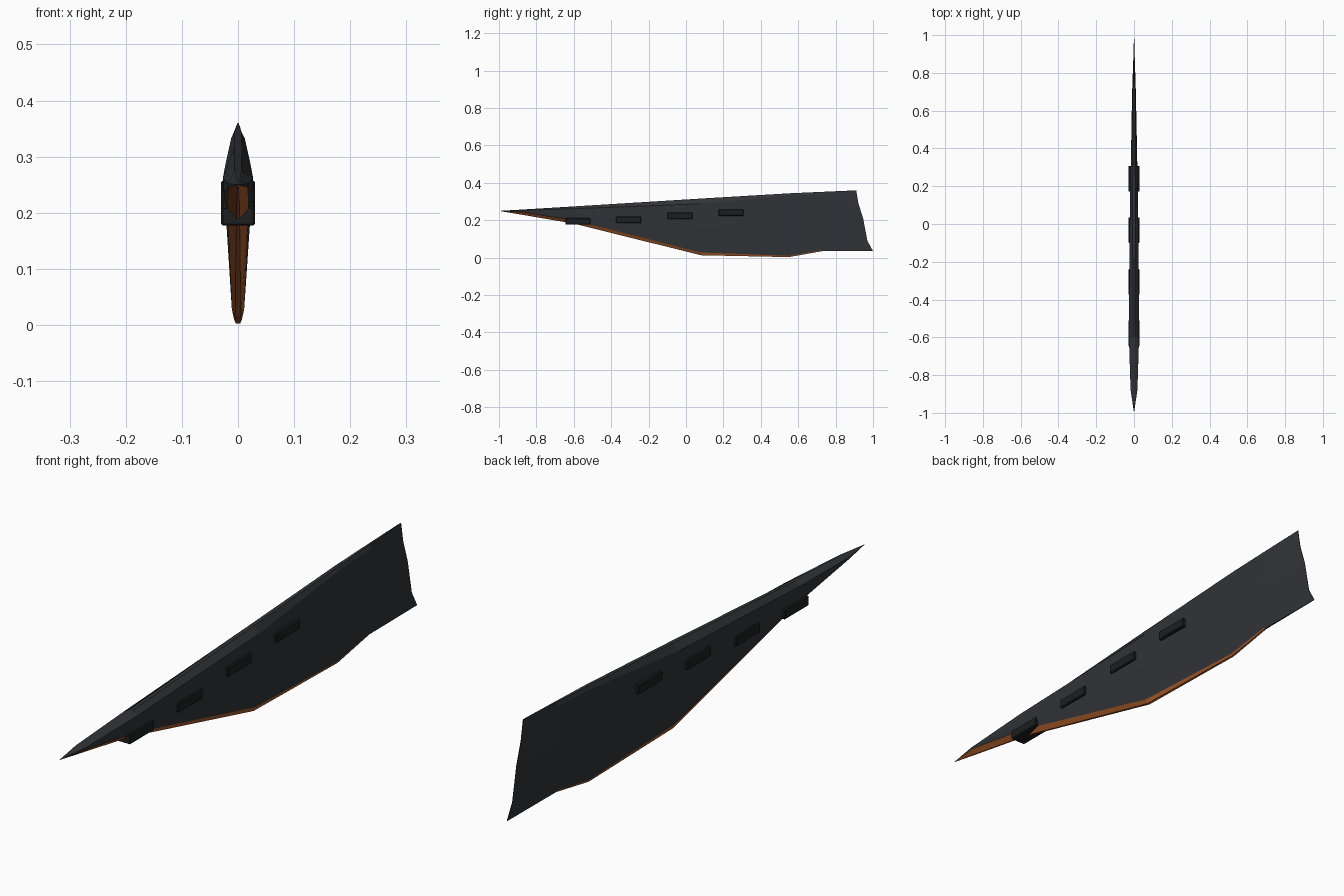
import bpy, bmesh

if "Cube" in bpy.data.objects:
    bpy.data.objects.remove(bpy.data.objects["Cube"])


def material(name, rgb):
    m = bpy.data.materials.new(name)
    m.diffuse_color = (*rgb, 1)
    m.use_nodes = True
    m.node_tree.nodes["Principled BSDF"].inputs["Base Color"].default_value = m.diffuse_color
    return m


dark = material("dark_grey", (0.03, 0.033, 0.038))
orange = material("orange", (0.42, 0.11, 0.025))
black = material("black", (0.012, 0.013, 0.014))

# Blade cross-sections: y, heights (top, shoulder, mid, low, bottom), half widths
sections = [
    (-0.88, (0.257, 0.252, 0.249, 0.245, 0.230), (0.003, 0.018, 0.018, 0.018, 0.002)),
    (-0.60, (0.274, 0.262, 0.235, 0.200, 0.182), (0.006, 0.027, 0.025, 0.019, 0.003)),
    (0.08, (0.316, 0.288, 0.170, 0.028, 0.013), (0.007, 0.022, 0.020, 0.011, 0.005)),
    (0.55, (0.344, 0.333, 0.190, 0.010, 0.003), (0.006, 0.012, 0.013, 0.007, 0.004)),
    (0.73, (0.352, 0.338, 0.200, 0.040, 0.035), (0.004, 0.008, 0.009, 0.005, 0.003)),
]
# Curved trailing edge, one (y, z) per level
tail = [(0.91, 0.36), (0.922, 0.29), (0.947, 0.21), (0.97, 0.09), (1.0, 0.035)]

bm = bmesh.new()
rings = []


def add_ring(points):
    right = [bm.verts.new((w, y, z)) for w, y, z in points]
    left = [bm.verts.new((-w, y, z)) for w, y, z in reversed(points)]
    rings.append(right + left)


for y, zs, ws in sections:
    add_ring([(w, y, z) for w, z in zip(ws, zs)])
add_ring([(0.001, y, z) for y, z in tail])

# Skin between rings; the lower edge strips are orange
tip = bm.verts.new((0, -1, 0.25))
n = len(rings[0])
for i in range(n):
    j = (i + 1) % n
    strip = 1 if i in (3, 4, 5) else 0
    bm.faces.new((tip, rings[0][i], rings[0][j])).material_index = strip
    for k, (a, b) in enumerate(zip(rings, rings[1:])):
        f = bm.faces.new((a[i], b[i], b[j], a[j]))
        f.material_index = strip if k < 4 else 0
for i in range(4):
    r = rings[-1]
    bm.faces.new((r[i], r[i + 1], r[n - 2 - i], r[n - 1 - i]))
bmesh.ops.recalc_face_normals(bm, faces=bm.faces)
mesh = bpy.data.meshes.new("fin_blade")
bm.to_mesh(mesh)
bm.free()
mesh.materials.append(dark)
mesh.materials.append(orange)
blade = bpy.data.objects.new("fin_blade", mesh)
bpy.context.collection.objects.link(blade)

# Blocks passing through the blade
for i, (y, z) in enumerate([(-0.578, 0.194), (-0.307, 0.203), (-0.032, 0.224), (0.24, 0.241)]):
    bpy.ops.mesh.primitive_cube_add(size=1, location=(0, y, z))
    block = bpy.context.object
    block.name = f"side_block_{i + 1}"
    block.scale = (0.06, 0.135, 0.034)
    bpy.ops.object.transform_apply(location=False, rotation=False, scale=True)
    block.data.materials.append(black)
    bevel = block.modifiers.new("bevel", "BEVEL")
    bevel.width = 0.003
    bevel.segments = 1
